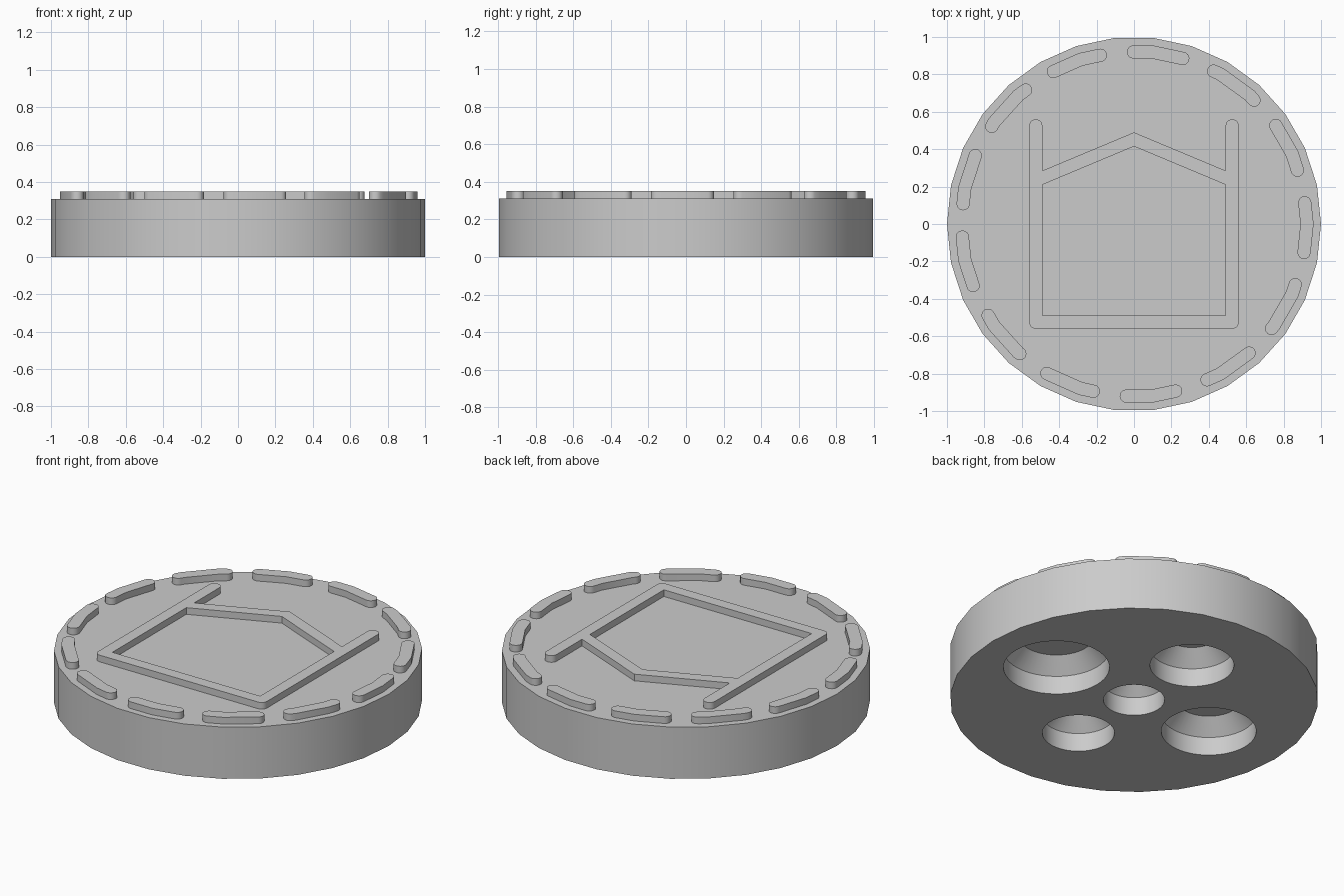
import bpy, bmesh
from math import sin, cos, pi, radians, degrees, ceil
from mathutils import Vector

cube = bpy.data.objects.get("Cube")
if cube:
    bpy.data.objects.remove(cube, do_unlink=True)

BASE_H, TOP_H = 0.31, 0.35
SINK = 0.01            # raised parts overlap the disc slightly
HALF = 0.035           # half stroke width
SIDES = 30

grey = bpy.data.materials.new("plain grey")
grey.use_nodes = True
grey.diffuse_color = (0.6, 0.6, 0.6, 1)
grey.node_tree.nodes["Principled BSDF"].inputs["Base Color"].default_value = (0.6, 0.6, 0.6, 1)


def activate(ob):
    bpy.ops.object.select_all(action='DESELECT')
    ob.select_set(True)
    bpy.context.view_layer.objects.active = ob


def finish(ob):
    ob.data.materials.clear()
    ob.data.materials.append(grey)
    activate(ob)
    bpy.ops.object.shade_smooth_by_angle(angle=radians(30))


def stack(name, rings, sides):
    """Closed solid from (radius, height) rings."""
    bm = bmesh.new()
    loops = [[bm.verts.new((r * cos(2 * pi * i / sides), r * sin(2 * pi * i / sides), z))
              for i in range(sides)] for r, z in rings]
    for low, high in zip(loops, loops[1:]):
        for i in range(sides):
            j = (i + 1) % sides
            bm.faces.new((low[i], low[j], high[j], high[i]))
    bm.faces.new(loops[0][::-1])
    bm.faces.new(loops[-1])
    mesh = bpy.data.meshes.new(name)
    bm.to_mesh(mesh)
    bm.free()
    ob = bpy.data.objects.new(name, mesh)
    bpy.context.collection.objects.link(ob)
    return ob


def raised(name, outlines):
    """Extrude flat outlines (inner ones become holes) into a raised mesh."""
    cu = bpy.data.curves.new(name, 'CURVE')
    cu.dimensions = '2D'
    cu.fill_mode = 'BOTH'
    cu.extrude = (TOP_H - BASE_H + SINK) / 2
    for pts in outlines:
        sp = cu.splines.new('POLY')
        sp.points.add(len(pts) - 1)
        for p, co in zip(sp.points, pts):
            p.co = (co[0], co[1], 0, 1)
        sp.use_cyclic_u = True
    ob = bpy.data.objects.new(name, cu)
    bpy.context.collection.objects.link(ob)
    ob.location.z = (TOP_H + BASE_H - SINK) / 2
    activate(ob)
    bpy.ops.object.convert(target='MESH')
    finish(bpy.context.object)


def arc(x, y, start, end, steps=10):
    return [(x + HALF * cos(radians(start + (end - start) * i / steps)),
             y + HALF * sin(radians(start + (end - start) * i / steps))) for i in range(steps + 1)]


# Disc body with five stepped pockets underneath
disc = stack("disc_body", [(1, 0), (1, BASE_H)], SIDES)
WALL, CONE = 0.11, 0.085
pockets = [(0, 0, 0.166), (0.55, 0, 0.288), (0, 0.49, 0.228), (0, -0.47, 0.196), (-0.53, 0, 0.258)]
for x, y, r in pockets:
    cutter = stack("pocket_cutter", [(r, -0.1), (r, WALL), (r - CONE, WALL + CONE)], 48)
    cutter.location = (x, y, 0)
    cutter.hide_render = True
    mod = disc.modifiers.new("pocket", 'BOOLEAN')
    mod.operation = 'DIFFERENCE'
    mod.solver = 'EXACT'
    mod.object = cutter
    activate(disc)
    bpy.ops.object.modifier_apply(modifier=mod.name)
    bpy.data.objects.remove(cutter, do_unlink=True)
finish(disc)

# Raised house-shaped outline with upright arms
C = 0.525
outer = (arc(-C, -C, 180, 270, 5) + arc(C, -C, 270, 360, 5) + arc(C, C, 0, 180)
         + [(C - HALF, 0.285), (0, 0.49), (HALF - C, 0.285)] + arc(-C, C, 0, 180))
inner = [(HALF - C, HALF - C), (C - HALF, HALF - C), (C - HALF, 0.21), (0, 0.415), (HALF - C, 0.21)]
raised("house_outline", [outer, inner])

# Ring of rounded dashes following the faceted rim
DASHES, PATH_R, SPAN, OFFSET = 13, 0.925, 8.3, -1.2
STEP = 360 / SIDES


def rim(angle, shift=0):
    local = radians(angle % STEP - STEP / 2)
    r = (PATH_R * cos(radians(STEP / 2)) + shift) / cos(local)
    return Vector((r * cos(radians(angle)), r * sin(radians(angle))))


def facing(angle):
    return (angle // STEP + 0.5) * STEP


for n in range(DASHES):
    mid = OFFSET + n * 360 / DASHES
    a, b = mid - SPAN, mid + SPAN
    first = ceil(a / STEP)
    bends = [k * STEP for k in range(first, ceil(b / STEP))]
    pa, pb = rim(a), rim(b)
    fa, fb = facing(a), facing(b)
    pts = [rim(t, HALF) for t in bends]
    pts += arc(pb.x, pb.y, fb, fb + 180)
    pts += [rim(t, -HALF) for t in reversed(bends)]
    pts += arc(pa.x, pa.y, fa + 180, fa + 360)
    raised("rim_dash_%02d" % (n + 1), [pts])
